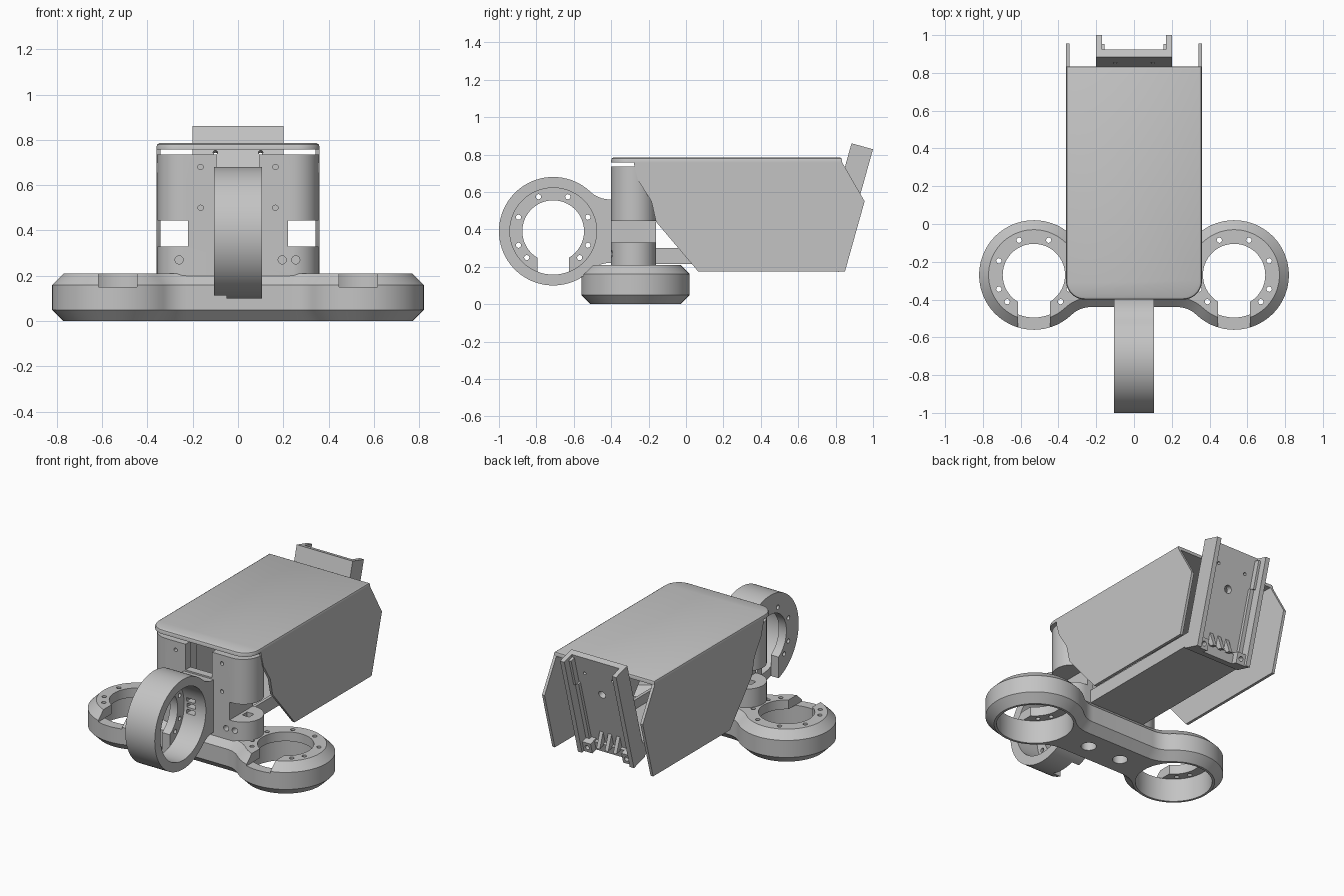
import bpy, bmesh
from math import sin, cos, pi, radians, sqrt, atan2
from mathutils import Matrix, Vector

if "Cube" in bpy.data.objects:
    bpy.data.objects.remove(bpy.data.objects["Cube"])

grey = bpy.data.materials.new("light_grey")
grey.use_nodes = True
grey.diffuse_color = (0.55, 0.55, 0.55, 1)
grey.node_tree.nodes["Principled BSDF"].inputs["Base Color"].default_value = grey.diffuse_color


def loft(loops):
    """Skin closed loops of equal length and cap both ends."""
    bm = bmesh.new()
    rings = [[bm.verts.new(p) for p in loop] for loop in loops]
    n = len(rings[0])
    for a, b in zip(rings, rings[1:]):
        for i in range(n):
            j = (i + 1) % n
            bm.faces.new((a[i], a[j], b[j], b[i]))
    bm.faces.new(rings[0][::-1])
    bm.faces.new(rings[-1])
    bmesh.ops.recalc_face_normals(bm, faces=bm.faces)
    return bm


def slab(outline, z0, z1):
    return loft([[(x, y, z) for x, y in outline] for z in (z0, z1)])


def boxes(*spans):
    """Boxes given as (x0, x1, y0, y1, z0, z1)."""
    bm = bmesh.new()
    for x0, x1, y0, y1, z0, z1 in spans:
        mid = Vector((x0 + x1, y0 + y1, z0 + z1)) / 2
        size = (x1 - x0, y1 - y0, z1 - z0, 1)
        bmesh.ops.create_cube(bm, size=1, matrix=Matrix.Translation(mid) @ Matrix.Diagonal(size))
    return bm


def rods(spots, r, length, axis="Z", sides=20):
    """Cylinders centred on each spot along one axis."""
    turn = {"Z": Matrix(), "Y": Matrix.Rotation(pi / 2, 4, "X")}[axis]
    bm = bmesh.new()
    for p in spots:
        bmesh.ops.create_cone(bm, cap_ends=True, segments=sides, radius1=r, radius2=r,
                              depth=length, matrix=Matrix.Translation(p) @ turn)
    return bm


def add(name, bm, cuts=(), matrix=Matrix()):
    """Make an object from a bmesh, cut it, and shade it."""
    def to_object(label, source):
        mesh = bpy.data.meshes.new(label)
        source.to_mesh(mesh)
        source.free()
        ob = bpy.data.objects.new(label, mesh)
        bpy.context.collection.objects.link(ob)
        ob.matrix_world = matrix
        return ob
    ob = to_object(name, bm)
    cutters = [to_object("cutter", c) for c in cuts]
    for c in cutters:
        c.hide_render = True
        mod = ob.modifiers.new("cut", "BOOLEAN")
        mod.operation, mod.solver, mod.object = "DIFFERENCE", "EXACT", c
    if cutters:
        bpy.context.view_layer.update()
        deps = bpy.context.evaluated_depsgraph_get()
        mesh = bpy.data.meshes.new_from_object(ob.evaluated_get(deps))
        ob.modifiers.clear()
        ob.data = mesh
        for c in cutters:
            bpy.data.objects.remove(c)
    ob.data.materials.clear()
    ob.data.materials.append(grey)
    ob.data.shade_smooth()
    ob.data.set_sharp_from_angle(angle=radians(28))
    return ob


def arc(cx, cy, r, a0, a1, n):
    return [(cx + r * cos(a0 + (a1 - a0) * i / n), cy + r * sin(a0 + (a1 - a0) * i / n))
            for i in range(n + 1)]


# Duct outline: a round lobe at the origin, blended into a neck along +x
R, NECK, FILLET = 0.29, 0.17, 0.15
FY = NECK + FILLET
FX = sqrt((R + FILLET) ** 2 - FY ** 2)
A = atan2(FY, FX)


def lobe(inset=0.0):
    f = FILLET + inset
    return (arc(FX, FY, f, -pi / 2, A - pi, 8)
            + arc(0, 0, R - inset, A, 2 * pi - A, 56)[1:-1]
            + arc(FX, -FY, f, pi - A, pi / 2, 8))


def duct_cuts(cx, cy, bottom, lip, top, notch, bore):
    """Bore, lip opening, lip notch and screw holes of one duct."""
    s = 1 if notch > 0 else -1
    ys = sorted((cy + s * 0.1, cy + s * 0.4))
    holes = []
    for a in (45, 68, 112, 157):
        for side in (-1, 1):
            t = notch + side * radians(a)
            holes.append((cx + 0.2 * cos(t), cy + 0.2 * sin(t), top))
    deep = lip - bottom + 0.1
    return [rods([(cx, cy, lip - deep / 2)], bore, deep, sides=64),
            rods([(cx, cy, top)], 0.165, 0.5, sides=64),
            boxes((cx - 0.085, cx + 0.085, *ys, lip, top + 0.1)),
            rods(holes, 0.014, 0.2, sides=12)]


# Base: two level ducts joined by a chamfered bridge
CX, CY = 0.53, -0.27
loops = []
for inset, z in ((0.05, 0), (0, 0.05), (0, 0.16), (0.05, 0.21)):
    half = lobe(inset)
    loops.append([(x - CX, y + CY, z) for x, y in half] + [(CX - x, CY - y, z) for x, y in half])
base_cuts = [rods([(-0.12, CY, 0), (0.12, CY, 0)], 0.045, 0.24, sides=32)]
for side in (-1, 1):
    base_cuts += duct_cuts(side * CX, CY, 0, 0.15, 0.21, -pi / 2, 0.225)
add("twin_duct_base", loft(loops), base_cuts)

# Front duct: upright ring on a neck, its lip facing -x
upright = Matrix(((0, 0, -1, 0), (1, 0, 0, -0.71), (0, -1, 0, 0.39), (0, 0, 0, 1)))
outline = lobe() + [(0.34, -NECK), (0.34, NECK)]
front_cuts = duct_cuts(0, 0, -0.105, 0.05, 0.105, pi / 2, 0.232)
front_cuts.append(boxes(*[(0.15, 0.31, v, v + 0.025, -0.03, 0.03) for v in (-0.05, -0.012, 0.026)]))
add("front_duct", slab(outline, -0.105, 0.105), front_cuts, upright)

# Front housing: plate between two round columns, open behind
stadium = arc(0.235, -0.28, 0.12, -pi / 2, pi / 2, 24) + arc(-0.235, -0.28, 0.12, pi / 2, 1.5 * pi, 24)
housing_cuts = [
    boxes((-0.18, 0.18, -0.35, 0, 0.28, 1)),
    boxes((-0.095, 0.095, -0.5, -0.3, 0.57, 1)),
    boxes((0.22, 0.5, -0.5, 0, 0.33, 0.445), (-0.5, -0.22, -0.5, 0, 0.33, 0.445)),
    boxes((0.24, 0.29, -0.3, -0.25, 0.26, 0.4), (-0.29, -0.24, -0.3, -0.25, 0.26, 0.4)),
    rods([(x, -0.4, z) for x in (-0.165, 0.165) for z in (0.5, 0.68)], 0.012, 0.08, "Y", 12),
    rods([(x, -0.4, 0.27) for x in (-0.26, 0.195, 0.255)], 0.018, 0.1, "Y", 16),
]
add("front_housing", slab(stadium, 0.2, 0.735), housing_cuts)

# Cover: rounded top plate
def plate(inset):
    w, f, r = 0.36 - inset, -0.4 + inset, 0.1 - inset
    return ([(w, 0.835 - inset), (-w, 0.835 - inset)]
            + arc(-0.26, -0.3, r, pi, 1.5 * pi, 10) + arc(0.26, -0.3, r, 1.5 * pi, 2 * pi, 10))


add("cover_top", loft([[(x, y, z) for x, y in plate(i)]
                       for i, z in ((0, 0.757), (0, 0.77), (0.004, 0.78), (0.014, 0.785))]))

# Cover: side panels
side_profile = [(-0.28, 0.77), (-0.275, 0.73), (-0.255, 0.66), (-0.185, 0.55), (-0.16, 0.44),
                (0.065, 0.175), (0.85, 0.175), (0.955, 0.55), (0.828, 0.77)]
for name, x in (("left_side_panel", 0.342), ("right_side_panel", -0.36)):
    add(name, loft([[(x + d, y, z) for y, z in side_profile] for d in (0, 0.018)]))

# Tray running back from the housing
add("tray", boxes((-0.2, 0.2, -0.2, 0.76, 0.215, 0.24)))
for name, x in (("left_tray_wall", 0.18), ("right_tray_wall", -0.2)):
    add(name, boxes((x, x + 0.02, -0.2, 0.74, 0.235, 0.3)))

# Rear bracket: a leaning channel with steps, ribs and corner bosses
lean = Matrix.Translation((0, 0.885, 0.86)) @ Matrix.Rotation(radians(-15.6), 4, "X")
L = -0.68
add("bracket_plate", boxes((-0.2, 0.2, 0, 0.04, L, 0)),
    [rods([(0, 0, -0.25)], 0.025, 0.2, "Y"),
     rods([(-0.1, 0, -0.12), (0.1, 0, -0.12)], 0.01, 0.2, "Y", 12)], lean)
for name, s in (("left", 1), ("right", -1)):
    span = lambda a, b: sorted((s * a, s * b))
    add(name + "_bracket_flange", boxes((*span(0.17, 0.2), 0, 0.119, L, 0)), (), lean)
    add(name + "_bracket_step", boxes((*span(0.145, 0.175), 0.03, 0.06, L, -0.2),
                                      (*span(0.155, 0.175), 0.03, 0.075, -0.2, -0.02)), (), lean)
    add(name + "_bracket_boss", boxes((*span(0.11, 0.172), 0.03, 0.1, L, L + 0.07)),
        [rods([(s * 0.14, 0.1, L + 0.035)], 0.015, 0.08, "Y", 12)], lean)
add("bracket_sill", boxes((-0.12, 0.12, 0.03, 0.06, L, L + 0.06)), (), lean)
for i, x in enumerate((-0.06, 0, 0.06)):
    wedge = [(0.03, L + 0.05), (0.1, L + 0.05), (0.03, L + 0.15)]
    add(f"bracket_rib_{i + 1}", loft([[(x + d, t, h) for t, h in wedge] for d in (-0.012, 0.012)]), (), lean)
